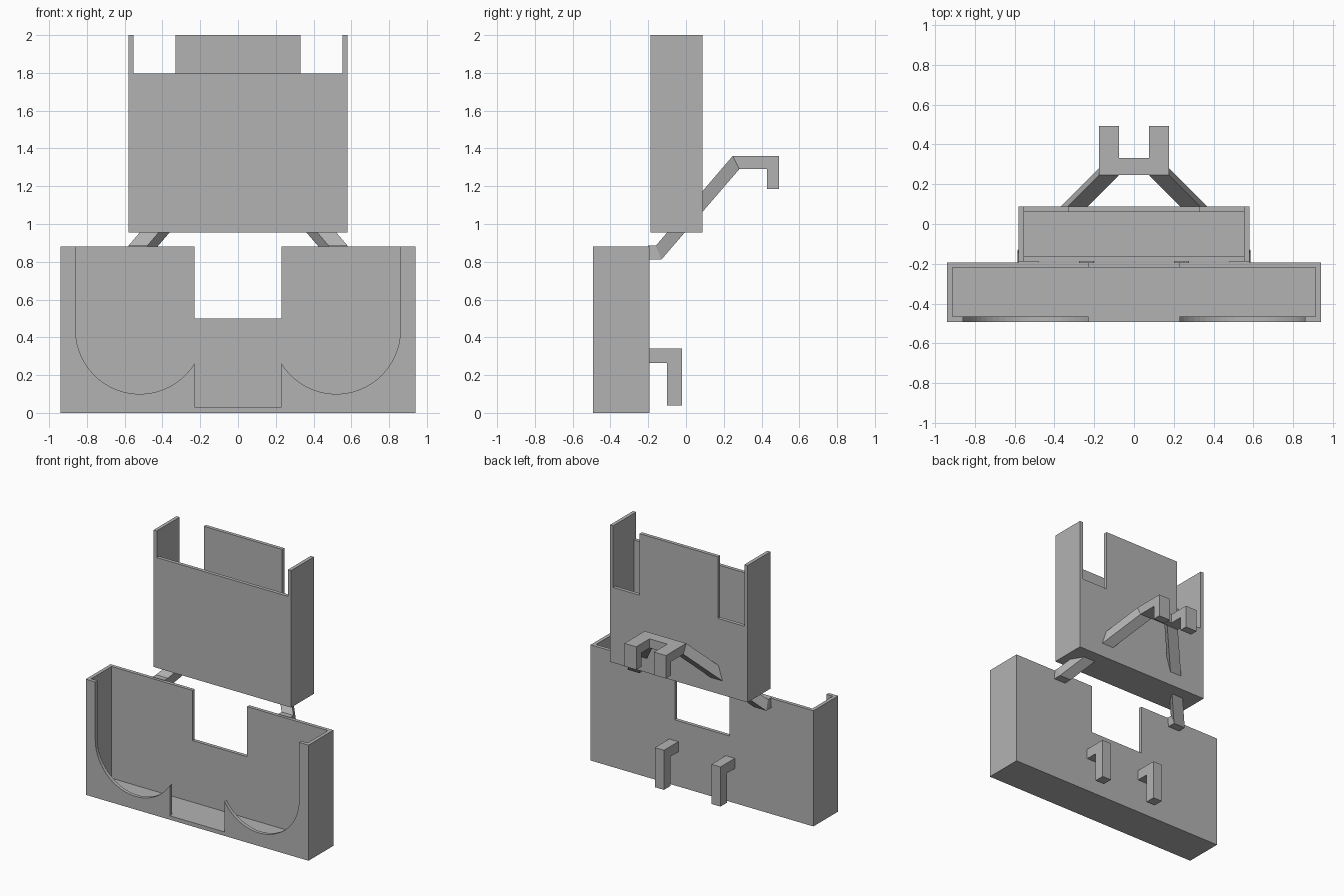
import bpy, bmesh, math
from mathutils import Vector

if "Cube" in bpy.data.objects:
    bpy.data.objects.remove(bpy.data.objects["Cube"], do_unlink=True)

grey = bpy.data.materials.new("plain grey")
grey.use_nodes = True
grey.diffuse_color = (0.45, 0.45, 0.45, 1)
grey.node_tree.nodes["Principled BSDF"].inputs["Base Color"].default_value = grey.diffuse_color


def loft(name, start, end):
    """Solid joining two matching outlines."""
    bm = bmesh.new()
    a = [bm.verts.new(p) for p in start]
    b = [bm.verts.new(p) for p in end]
    bm.faces.new(a)
    bm.faces.new(b[::-1])
    for i in range(len(a)):
        j = (i + 1) % len(a)
        bm.faces.new((a[j], a[i], b[i], b[j]))
    bmesh.ops.recalc_face_normals(bm, faces=bm.faces)
    mesh = bpy.data.meshes.new(name)
    bm.to_mesh(mesh)
    bm.free()
    mesh.materials.append(grey)
    ob = bpy.data.objects.new(name, mesh)
    bpy.context.collection.objects.link(ob)
    return ob


def front_prism(name, xz, y0, y1):
    return loft(name, [(x, y0, z) for x, z in xz], [(x, y1, z) for x, z in xz])


def side_prism(name, yz, x0, x1):
    return loft(name, [(x0, y, z) for y, z in yz], [(x1, y, z) for y, z in yz])


def box(name, x0, x1, y0, y1, z0, z1):
    return front_prism(name, [(x0, z0), (x1, z0), (x1, z1), (x0, z1)], y0, y1)


def cut(ob, cutters):
    """Carve the cutters out of a part and discard them."""
    bpy.context.view_layer.objects.active = ob
    for c in cutters:
        c.hide_render = True
        mod = ob.modifiers.new("cut", "BOOLEAN")
        mod.operation, mod.solver, mod.object = "DIFFERENCE", "EXACT", c
        bpy.ops.object.modifier_apply(modifier=mod.name)
        bpy.data.objects.remove(c, do_unlink=True)


WALL = 0.027

# Wide lower tray: hollow, with a scalloped open front and a notched back
W, FRONT, BACK, TOP = 0.94, -0.492, -0.193, 0.882
lower = box("lower_tray", -W, W, FRONT, BACK, 0, TOP)
scallop = [(0.23, 0.03)]
sweep_start = math.pi + math.acos(0.29 / 0.34)
for i in range(25):
    t = sweep_start + (2 * math.pi - sweep_start) * i / 24
    scallop.append((0.52 + 0.34 * math.cos(t), 0.44 + 0.34 * math.sin(t)))
scallop.append((0.86, 1))
opening = scallop + [(-x, z) for x, z in reversed(scallop)]
cut(lower, [
    box("cavity", -W + WALL, W - WALL, FRONT + WALL, BACK - WALL, 0.03, 1),
    front_prism("front_opening", opening, FRONT - 0.1, FRONT + 0.1),
    box("back_notch", -0.23, 0.23, BACK - 0.1, BACK + 0.1, 0.5, 1),
])

# Narrow upper tray: tall sides, low front, back with a centre tab
W, FRONT, BACK, BASE = 0.58, -0.189, 0.087, 0.956
INNER = W - WALL
upper = box("upper_tray", -W, W, FRONT, BACK, BASE, 2)
cut(upper, [
    box("cavity", -INNER, INNER, FRONT + WALL, BACK - WALL, BASE + 0.03, 2.1),
    box("front_opening", -INNER, INNER, FRONT - 0.1, FRONT + 0.1, 1.797, 2.1),
    box("left_notch", 0.33, INNER, BACK - 0.1, BACK + 0.1, 1.53, 2.1),
    box("right_notch", -INNER, -0.33, BACK - 0.1, BACK + 0.1, 1.53, 2.1),
])

# Corner lines of a slanted strut, from its low bend to its high bend
low = [Vector(p) for p in [(0.58, -0.16, 0.885), (0.48, -0.16, 0.885),
                           (0.485, -0.13, 0.812), (0.585, -0.13, 0.812)]]
high = [Vector(p) for p in [(0.175, 0.247, 1.36), (0.075, 0.247, 1.36),
                            (0.075, 0.282, 1.29), (0.175, 0.282, 1.29)]]


def slice_at(axis, value):
    return [a.lerp(b, (value - a[axis]) / (b[axis] - a[axis])) for a, b in zip(low, high)]


def flip(points, s):
    return [(p[0] * s, p[1], p[2]) for p in points]


for side, s in (("left", 1), ("right", -1)):
    # Strut below and behind the upper tray, stopping in its walls
    loft(side + "_lower_strut", flip(low, s), flip(slice_at(2, BASE + 0.01), s))
    loft(side + "_upper_strut", flip(slice_at(1, BACK - 0.01), s), flip(high, s))
    # Foot joining the strut to the lower tray
    foot = [(p[0], -0.2, p[2]) for p in low]
    loft(side + "_strut_foot", flip(foot, s), flip(low, s))
    # Upper hook prong
    side_prism(side + "_upper_hook",
               [(0.247, 1.36), (0.492, 1.36), (0.492, 1.185),
                (0.43, 1.185), (0.43, 1.29), (0.282, 1.29)], 0.075 * s, 0.175 * s)
    # Lower hook on the back of the lower tray
    side_prism(side + "_lower_hook",
               [(-0.2, 0.342), (-0.02, 0.342), (-0.02, 0.04),
                (-0.1, 0.04), (-0.1, 0.264), (-0.2, 0.264)], 0.2 * s, 0.277 * s)

# Bridge between the upper hook prongs
side_prism("hook_bridge", [(0.247, 1.36), (0.332, 1.36), (0.332, 1.29), (0.282, 1.29)],
           -0.075, 0.075)
